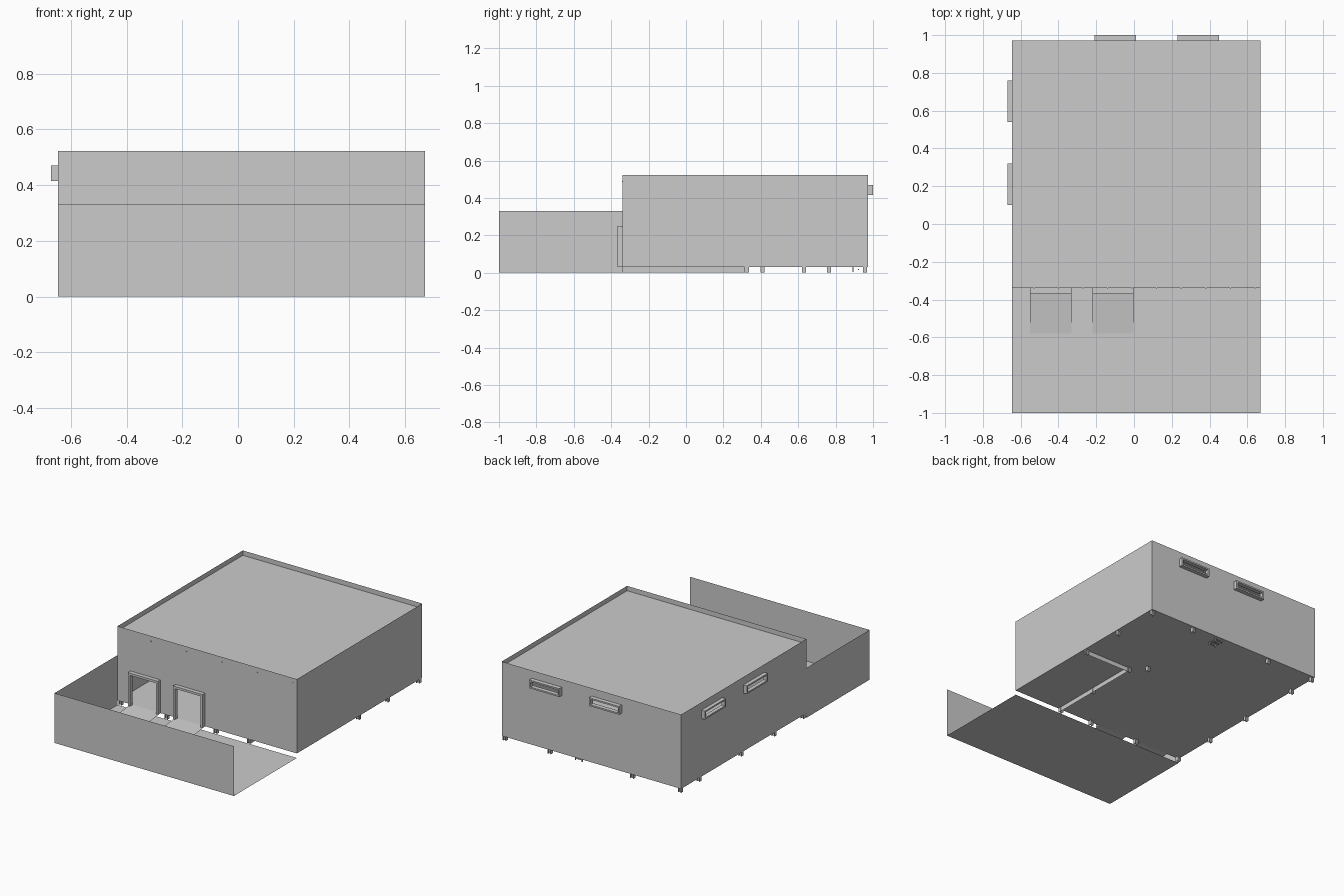
import bpy, bmesh
from mathutils import Vector

if "Cube" in bpy.data.objects:
    bpy.data.objects.remove(bpy.data.objects["Cube"])

X0, X1 = -0.645, 0.67          # building and yard width
YF, YB = -0.34, 0.972          # building front and back
ZF, ZR, ZT = 0.03, 0.49, 0.522 # floor, roof, parapet top


def finish(name, bm):
    me = bpy.data.meshes.new(name)
    bm.to_mesh(me)
    bm.free()
    ob = bpy.data.objects.new(name, me)
    bpy.context.collection.objects.link(ob)
    return ob


def panel(name, origin, u, v, u0, u1, v0, v1, holes=()):
    """Flat sheet spanned by axes u, v with rectangular openings."""
    origin, u, v = Vector(origin), Vector(u), Vector(v)
    us = sorted({u0, u1, *[c for h in holes for c in h[:2]]})
    vs = sorted({v0, v1, *[c for h in holes for c in h[2:]]})
    bm = bmesh.new()
    for a, b in zip(us, us[1:]):
        for c, d in zip(vs, vs[1:]):
            mu, mv = (a + b) / 2, (c + d) / 2
            if any(h[0] < mu < h[1] and h[2] < mv < h[3] for h in holes):
                continue
            bm.faces.new([bm.verts.new(origin + u * p + v * q)
                          for p, q in ((a, c), (b, c), (b, d), (a, d))])
    bmesh.ops.remove_doubles(bm, verts=bm.verts, dist=1e-5)
    return finish(name, bm)


def boxes(name, spans):
    """One object from boxes given as (x0, x1, y0, y1, z0, z1)."""
    bm = bmesh.new()
    for x0, x1, y0, y1, z0, z1 in spans:
        vs = bmesh.ops.create_cube(bm, size=1)["verts"]
        bmesh.ops.scale(bm, vec=(x1 - x0, y1 - y0, z1 - z0), verts=vs)
        bmesh.ops.translate(bm, vec=((x0 + x1) / 2, (y0 + y1) / 2, (z0 + z1) / 2), verts=vs)
    return finish(name, bm)


def frame(name, axis, a, b, z0, z1, d0, d1, t, sill=True):
    """Projecting frame around an opening; axis is the wall's run direction."""
    bars = [(a, a + t, z0, z1), (b - t, b, z0, z1), (a + t, b - t, z1 - t, z1)]
    if sill:
        bars.append((a + t, b - t, z0, z0 + t))
    if axis == "x":
        boxes(name, [(p, q, d0, d1, r, s) for p, q, r, s in bars])
    else:
        boxes(name, [(d0, d1, p, q, r, s) for p, q, r, s in bars])


X, Y, Z = (1, 0, 0), (0, 1, 0), (0, 0, 1)
doors = [(-0.55, -0.33), (-0.22, -0.003)]
back_windows = [(-0.21, 0.01), (0.23, 0.45)]
left_windows = [(0.10, 0.32), (0.54, 0.76)]
WZ0, WZ1, DT, WT = 0.415, 0.47, 0.015, 0.01


def window_holes(spans):
    return [(a + WT, b - WT, WZ0 + WT, WZ1 - WT) for a, b in spans]


# building shell
panel("front_wall", (0, YF, 0), X, Z, X0, X1, ZF, ZT,
      [(a + DT, b - DT, ZF, 0.25 - DT) for a, b in doors])
panel("back_wall", (0, YB, 0), X, Z, X0, X1, ZF, ZT, window_holes(back_windows))
panel("left_wall", (X0, 0, 0), Y, Z, YF, YB, ZF, ZT, window_holes(left_windows))
panel("right_wall", (X1, 0, 0), Y, Z, YF, YB, ZF, ZT)
panel("floor", (0, 0, ZF), X, Y, X0, X1, YF, YB)
panel("roof", (0, 0, ZR), X, Y, X0, X1, YF, YB)

# front yard: ground, front and left fence, open on the right
panel("yard_ground", (0, 0, 0), X, Y, X0, X1, -1, YF)
panel("yard_front_wall", (0, -1, 0), X, Z, X0, X1, 0, 0.33)
panel("yard_left_wall", (X0, 0, 0), Y, Z, -1, YF, 0, 0.33)

# door frames and loading ramps
for i, (a, b) in enumerate(doors):
    frame(f"door_frame_{i}", "x", a, b, ZF, 0.25, -0.367, YF, DT, sill=False)
    panel(f"ramp_{i}", (0, YF, ZF), X, (0, -0.24, -ZF + 0.001), a, b, 0, 1)

# window frames
for i, (a, b) in enumerate(back_windows):
    frame(f"back_window_{i}", "x", a, b, WZ0, WZ1, YB, 1.0, WT)
for i, (a, b) in enumerate(left_windows):
    frame(f"left_window_{i}", "y", a, b, WZ0, WZ1, -0.67, X0, WT)

# skirting under the floor around one corner bay
panel("skirt_side", (0.325, 0, 0), Y, Z, YF, 0.325, 0, ZF)
panel("skirt_back", (0, 0.325, 0), X, Z, 0.325, X1, 0, ZF)

# H-section column feet
feet = [(x, 0.957) for x in (0.655, 0.325, -0.28, -0.63)]
feet += [(-0.63, y) for y in (0.765, 0.325, -0.02, -0.325)]
feet += [(x, -0.328) for x in (-0.29, 0.07, 0.315)]
feet += [(0.655, 0.63), (0.655, 0.325), (0.315, 0.325), (0.315, -0.02), (0.23, 0.41)]
R, W = 0.011, 0.003
spans = []
for x, y in feet:
    spans += [(x - R, x - R + W, y - R, y + R, 0, ZF),
              (x + R - W, x + R, y - R, y + R, 0, ZF),
              (x - R + W, x + R - W, y - W / 2, y + W / 2, 0, ZF)]
boxes("column_feet", spans)

# small rack under the back edge
rack = [(x, x + 0.006, y, y + 0.006, 0.005, ZF) for x in (0.09, 0.14) for y in (0.89, 0.95)]
rack += [(0.09, 0.146, y, y + 0.006, 0.014, 0.02) for y in (0.89, 0.92, 0.95)]
boxes("under_rack", rack)

# roof joist ends showing on the front wall
boxes("joist_ends", [(x - 0.003, x + 0.003, YF - 0.002, YF, 0.485, 0.491)
                     for x in [-0.53 + 0.13 * i for i in range(10)]])
